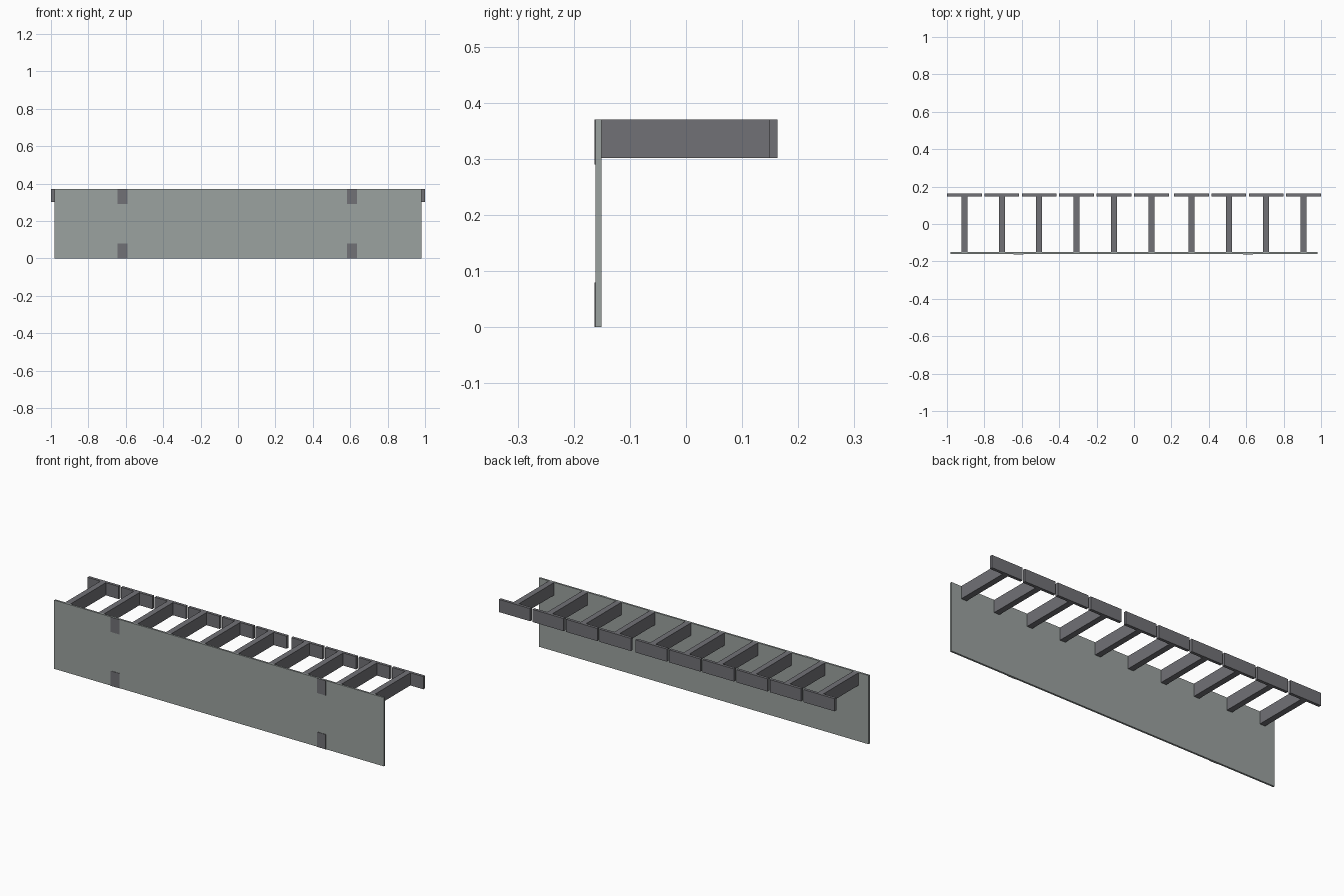
import bpy

if "Cube" in bpy.data.objects:
    bpy.data.objects.remove(bpy.data.objects["Cube"])


def material(name, rgb):
    mat = bpy.data.materials.new(name)
    mat.diffuse_color = (*rgb, 1)
    mat.use_nodes = True
    mat.node_tree.nodes["Principled BSDF"].inputs["Base Color"].default_value = mat.diffuse_color
    return mat


def box(name, x, y, z, mat):
    """Box from (min, max) ranges on each axis."""
    lo, hi = zip(x, y, z)
    verts = [(a, b, c) for a in (lo[0], hi[0]) for b in (lo[1], hi[1]) for c in (lo[2], hi[2])]
    faces = [(0, 1, 3, 2), (4, 6, 7, 5), (0, 4, 5, 1), (2, 3, 7, 6), (0, 2, 6, 4), (1, 5, 7, 3)]
    mesh = bpy.data.meshes.new(name)
    mesh.from_pydata(verts, [], faces)
    mesh.materials.append(mat)
    obj = bpy.data.objects.new(name, mesh)
    bpy.context.collection.objects.link(obj)
    return obj


panel_grey = material("panel_grey", (0.33, 0.36, 0.35))
dark_metal = material("dark_metal", (0.165, 0.165, 0.18))

TOP = 0.37
BACK = -0.151          # rear face of the panel
FRONT = -0.161         # front face of the panel

# Large front panel
box("front_panel", (-0.982, 0.982), (FRONT, BACK), (0, TOP), panel_grey)

# Thin mounting tabs on the panel face
for cx in (-0.618, 0.61):
    for z0 in (0, TOP - 0.08):
        box("mounting_tab", (cx - 0.026, cx + 0.026), (-0.1635, FRONT), (z0, z0 + 0.08), dark_metal)

# T-shaped brackets: six from the left end, four from the right end
centres = [-0.907 + 0.2 * i for i in range(6)] + [0.907 - 0.2 * i for i in range(4)]
for cx in centres:
    box("bracket_arm", (cx - 0.016, cx + 0.016), (BACK, 0.148), (0.302, TOP), dark_metal)
    box("bracket_end_plate", (cx - 0.093, cx + 0.093), (0.148, 0.1635), (0.302, TOP), dark_metal)
